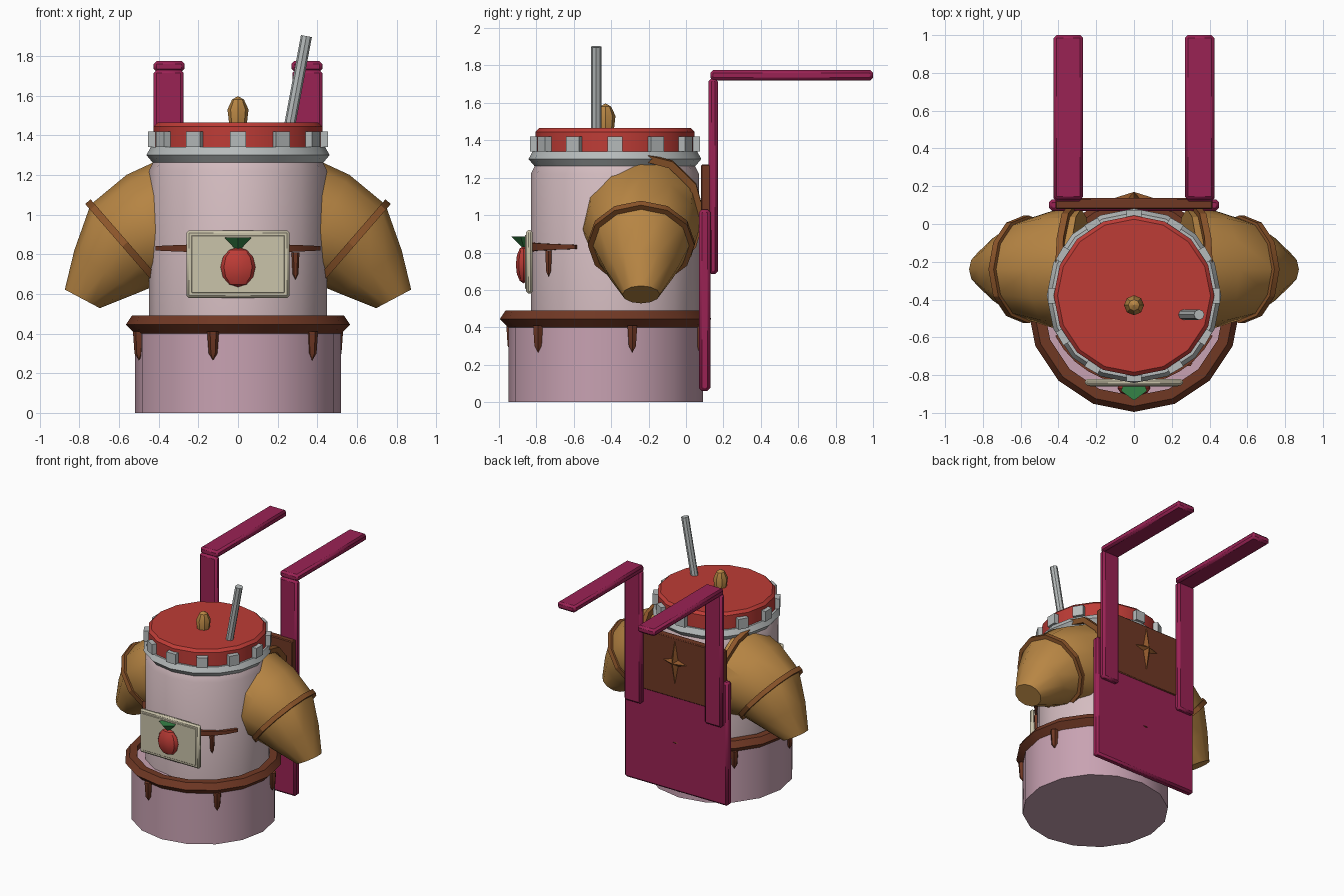
import bpy, bmesh
from math import sin, cos, pi, radians
from mathutils import Matrix, Vector

cube = bpy.data.objects.get("Cube")
if cube:
    bpy.data.objects.remove(cube, do_unlink=True)


# ---- materials ----
def material(name, r, g, b):
    col = [(c / 255 / 12.92) if c < 11 else ((c / 255 + 0.055) / 1.055) ** 2.4 for c in (r, g, b)] + [1]
    m = bpy.data.materials.new(name)
    m.use_nodes = True
    m.diffuse_color = col
    m.node_tree.nodes["Principled BSDF"].inputs["Base Color"].default_value = col
    return m


RED = material("lid red", 190, 60, 54)
GOLD = material("golden brown", 184, 134, 68)
BRONZE = material("band bronze", 140, 85, 42)
BROWN = material("dark brown", 112, 56, 36)
ROSE = material("base rose", 200, 162, 178)
PINK = material("jar pink", 212, 188, 192)
MAGENTA = material("strap magenta", 154, 34, 84)
STEEL = material("steel", 182, 187, 187)
BEIGE = material("label beige", 202, 195, 170)
GREEN = material("leaf green", 52, 130, 70)


# ---- helpers ----
def finish(name, bm, mat, mirror=False, bevel=0.0):
    bmesh.ops.remove_doubles(bm, verts=bm.verts, dist=0.0001)
    bmesh.ops.recalc_face_normals(bm, faces=bm.faces)
    me = bpy.data.meshes.new(name)
    bm.to_mesh(me)
    bm.free()
    me.materials.append(mat)
    ob = bpy.data.objects.new(name, me)
    bpy.context.collection.objects.link(ob)
    if bevel:
        mod = ob.modifiers.new("bevel", "BEVEL")
        mod.width = bevel
        mod.segments = 1
    if mirror:
        ob.modifiers.new("mirror", "MIRROR")
    bpy.ops.object.select_all(action="DESELECT")
    ob.select_set(True)
    bpy.context.view_layer.objects.active = ob
    bpy.ops.object.shade_smooth_by_angle(angle=radians(30))
    return ob


def loft(bm, rings, closed=False):
    """Skin a row of point rings; cap the ends unless closed."""
    rows = [[bm.verts.new(p) for p in ring] for ring in rings]
    n = len(rows[0])
    pairs = list(zip(rows, rows[1:])) + ([(rows[-1], rows[0])] if closed else [])
    for a, b in pairs:
        for i in range(n):
            j = (i + 1) % n
            bm.faces.new((a[i], a[j], b[j], b[i]))
    if not closed:
        bm.faces.new(rows[0])
        bm.faces.new(rows[-1])


def lathe(bm, profile, matrix, segs=16, closed=False):
    """Spin (radius, height) points around the local z axis."""
    rings = [[matrix @ Vector((max(r, 0.0005) * cos(2 * pi * i / segs),
                               max(r, 0.0005) * sin(2 * pi * i / segs), z))
              for i in range(segs)] for r, z in profile]
    loft(bm, rings, closed)


def turned(name, profile, mat, at=(0, 0, 0), segs=16, closed=False):
    bm = bmesh.new()
    lathe(bm, profile, Matrix.Translation(at), segs, closed)
    return finish(name, bm, mat)


def box(name, lo, hi, mat, bevel=0.0, mirror=False):
    bm = bmesh.new()
    lo, hi = Vector(lo), Vector(hi)
    bmesh.ops.create_cube(bm, size=1, matrix=Matrix.Translation((lo + hi) / 2)
                          @ Matrix.Diagonal((*(hi - lo), 1)))
    return finish(name, bm, mat, mirror, bevel)


JAR = Vector((0, -0.38, 0))
BASE = Vector((0, -0.43, 0))

# ---- base, rim and hanging drips ----
turned("base", [(0.52, 0), (0.52, 0.45)], ROSE, BASE)
turned("base_rim", [(0.51, 0.39), (0.565, 0.445), (0.535, 0.49), (0.48, 0.49), (0.48, 0.4)],
       BROWN, BASE, closed=True)
bm = bmesh.new()
for k in range(6):
    a = radians(46 + 60 * k)
    place = Matrix.Translation(BASE + Vector((0.52 * sin(a), -0.52 * cos(a), 0)))
    lathe(bm, [(0, 0.265), (0.022, 0.3), (0.03, 0.41)], place, 6)
finish("base_drips", bm, BROWN)

# ---- jar, neck ring, lid ----
turned("jar", [(0.45, 0.44), (0.45, 1.22), (0.42, 1.28)], PINK, JAR)
turned("neck_ring", [(0.4, 1.26), (0.43, 1.262), (0.462, 1.3), (0.44, 1.34), (0.38, 1.34)],
       STEEL, JAR, closed=True)
turned("lid", [(0.425, 1.33), (0.425, 1.445), (0.405, 1.465)], RED, JAR)
bm = bmesh.new()
for k in range(12):
    m = (Matrix.Translation(JAR + Vector((0, 0, 1.38))) @ Matrix.Rotation(k * pi / 6, 4, "Z")
         @ Matrix.Translation((0.43, 0, 0)) @ Matrix.Diagonal((0.05, 0.08, 0.08, 1)))
    bmesh.ops.create_cube(bm, size=1, matrix=m)
finish("lid_clamps", bm, STEEL)
turned("lid_knob", [(0.045, 1.46), (0.053, 1.53), (0.03, 1.58), (0, 1.597)], GOLD,
       (0, -0.43, 0), 8)

# ---- straw ----
bm = bmesh.new()
foot, tip = Vector((0.255, -0.48, 1.42)), Vector((0.345, -0.48, 1.9))
turn = (tip - foot).to_track_quat("Z", "Y").to_matrix().to_4x4()
lathe(bm, [(0.028, 0), (0.028, (tip - foot).length)], Matrix.Translation(foot) @ turn, 8)
finish("straw", bm, STEEL)

# ---- arms: (x, z, radius, tilt of the cross-section) ----
ARM_Y = -0.24


def arm_frame(x, z, tilt):
    a = radians(tilt)
    u, n = Vector((cos(a), 0, sin(a))), Vector((sin(a), 0, -cos(a)))
    m = Matrix((u, n.cross(u), n)).transposed().to_4x4()
    return Matrix.Translation((x, ARM_Y, z)) @ m


sections = [(0.28, 0.99, 0.32, 80), (0.43, 0.92, 0.31, 65), (0.57, 0.85, 0.265, 49),
            (0.67, 0.71, 0.19, 35), (0.785, 0.575, 0.1, 28)]
bm = bmesh.new()
loft(bm, [[arm_frame(x, z, t) @ Vector((r * cos(i * pi / 6), r * sin(i * pi / 6), 0))
           for i in range(12)] for x, z, r, t in sections])
finish("arms", bm, GOLD, mirror=True)

bm = bmesh.new()
for x, z, r, t in ((0.57, 0.85, 0.285, 49), (0.33, 1.0, 0.34, 78)):
    lathe(bm, [(r - 0.04, -0.018), (r, -0.018), (r, 0.018), (r - 0.04, 0.018)],
          arm_frame(x, z, t), 12, closed=True)
finish("arm_bands", bm, BRONZE, mirror=True)

# ---- belt tapering around the jar front, with one drip ----
bm = bmesh.new()
rings = []
for k in range(-6, 7):
    a = radians(k * 10.5)
    h = 0.026 - 0.0025 * abs(k)
    out = Vector((sin(a), -cos(a), 0))
    rings.append([JAR + out * r + Vector((0, 0, 0.83 + z))
                  for r, z in ((0.43, -h), (0.468, -h), (0.468, h), (0.43, h))])
loft(bm, rings)
finish("belt", bm, BROWN)
turned("belt_drip", [(0, 0.67), (0.015, 0.7), (0.02, 0.81)], BROWN, (0.29, -0.735, 0), 6)

# ---- label with berry ----
label = box("label", (-0.26, -0.855, 0.58), (0.26, -0.82, 0.92), BEIGE, 0.012)
box("label_panel", (-0.235, -0.86, 0.605), (0.235, -0.85, 0.895), BEIGE, 0.003)
bm = bmesh.new()
flat = Matrix.Translation((0, -0.868, 0.735)) @ Matrix.Diagonal((1, 0.5, 1, 1))
lathe(bm, [(0.088 * sin(pi * k / 6), -0.1 * cos(pi * k / 6)) for k in range(7)], flat, 10)
finish("berry", bm, RED)
bm = bmesh.new()
lathe(bm, [(0.008, 0.82), (0.072, 0.885)],
      Matrix.Translation((0, -0.862, 0)) @ Matrix.Rotation(-pi / 2, 4, "Z"), 5)
finish("berry_leaf", bm, GREEN)

# ---- back boards, star and straps ----
box("lower_back_board", (-0.45, 0.07, 0.06), (0.45, 0.13, 1.03), MAGENTA, 0.015)
box("upper_back_board", (-0.415, 0.08, 0.8), (0.415, 0.137, 1.27), BROWN, 0.006)
bm = bmesh.new()
centre = Matrix.Translation((0, 0.138, 1.08))
spike = [(0, -1), (0.032, 0), (0, 1)]
for length, turn in ((0.17, 0), (0.1, pi / 2)):
    lathe(bm, [(r, z * length) for r, z in spike],
          centre @ Matrix.Rotation(turn, 4, "Y"), 4)
finish("back_star", bm, BRONZE)
box("upright_straps", (0.275, 0.12, 0.685), (0.425, 0.17, 1.73), MAGENTA, 0.015, True)
box("reaching_straps", (0.27, 0.13, 1.72), (0.425, 1.0, 1.775), MAGENTA, 0.015, True)
